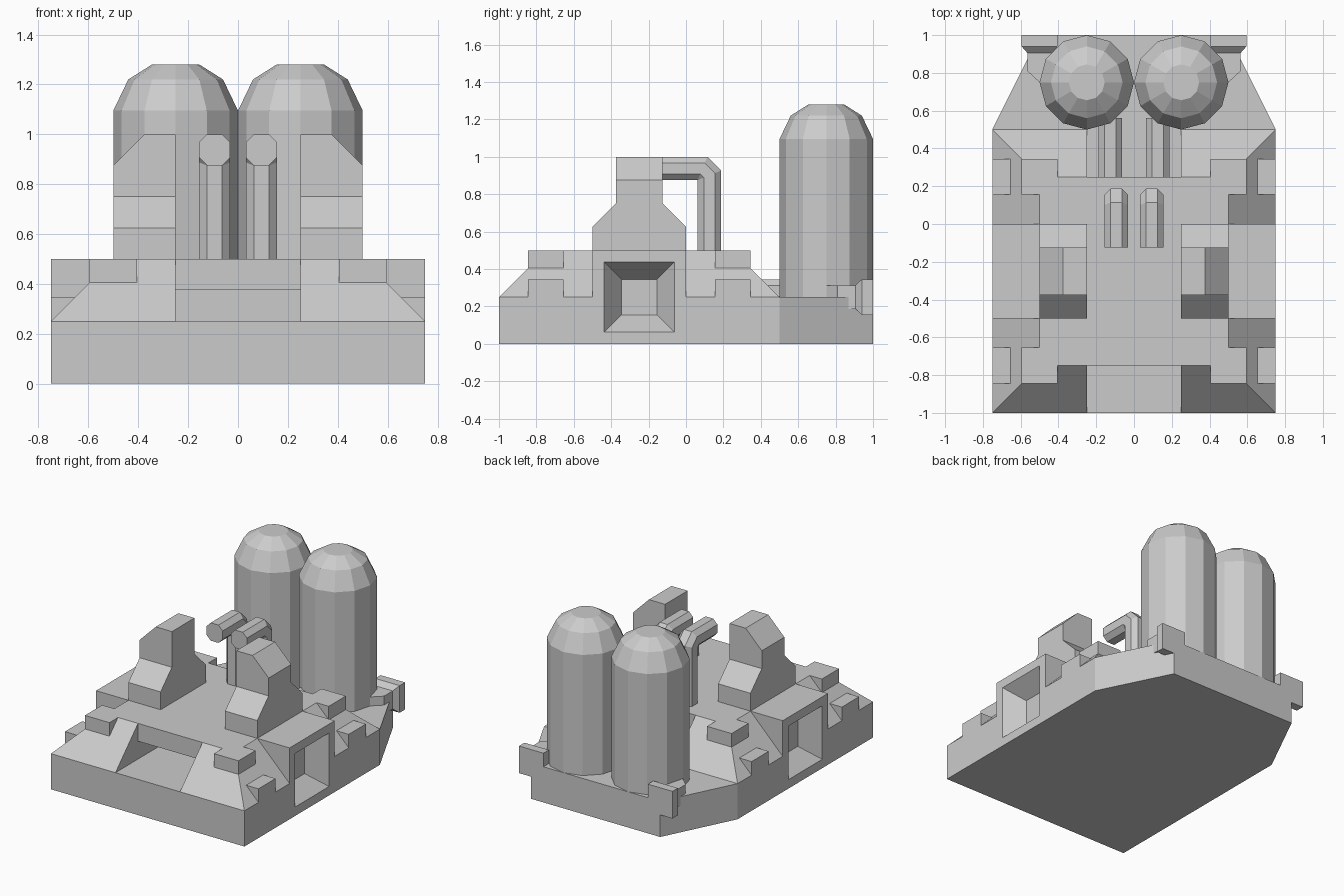
import bpy, bmesh
from math import sin, cos, pi, tan

if "Cube" in bpy.data.objects:
    bpy.data.objects.remove(bpy.data.objects["Cube"])

SIDES = ((-1, "left"), (1, "right"))


def finish(name, bm):
    bmesh.ops.recalc_face_normals(bm, faces=bm.faces)
    mesh = bpy.data.meshes.new(name)
    bm.to_mesh(mesh)
    bm.free()
    obj = bpy.data.objects.new(name, mesh)
    bpy.context.collection.objects.link(obj)
    return obj


def solid(name, *parts, s=1):
    """Object made of convex pieces; s=-1 mirrors it across x."""
    bm = bmesh.new()
    for pts in parts:
        piece = bmesh.new()
        for x, y, z in pts:
            piece.verts.new((x * s, y, z))
        bmesh.ops.convex_hull(piece, input=piece.verts[:])
        bmesh.ops.dissolve_limit(piece, angle_limit=0.002,
                                 verts=piece.verts[:], edges=piece.edges[:])
        tmp = bpy.data.meshes.new("tmp")
        piece.to_mesh(tmp)
        piece.free()
        bm.from_mesh(tmp)
        bpy.data.meshes.remove(tmp)
    return finish(name, bm)


def box(x0, x1, y0, y1, z0, z1):
    return [(x, y, z) for x in (x0, x1) for y in (y0, y1) for z in (z0, z1)]


def cut(obj, cutter):
    mod = obj.modifiers.new("window", 'BOOLEAN')
    mod.operation = 'DIFFERENCE'
    mod.solver = 'EXACT'
    mod.object = cutter
    bpy.context.view_layer.objects.active = obj
    bpy.ops.object.modifier_apply(modifier=mod.name)


OCT = [(.03, .0625), (.0625, .03), (.0625, -.03), (.03, -.0625),
       (-.03, -.0625), (-.0625, -.03), (-.0625, .03), (-.03, .0625)]


def pipe(name, x, stations):
    """Octagonal pipe in a yz plane; station = (y, z, normal_y, normal_z)."""
    bm = bmesh.new()
    rings = [[bm.verts.new((x + a, y + b * ny, z + b * nz)) for a, b in OCT]
             for y, z, ny, nz in stations]
    for r0, r1 in zip(rings, rings[1:]):
        for i in range(8):
            j = (i + 1) % 8
            bm.faces.new((r0[i], r0[j], r1[j], r1[i]))
    bm.faces.new(rings[0])
    bm.faces.new(rings[-1][::-1])
    return finish(name, bm)


# base slab with tapered rear
foot = [(.75, -1), (.75, .5), (.5, 1)]
slab = solid("base_slab", [(x * s, y, z) for x, y in foot
                           for s in (-1, 1) for z in (0, .25)])

# middle deck: roof over the front and rear openings, and the core between them
solid("deck_centre", box(-.25, .25, -.75, .25, .375, .5),
      box(-.25, .25, -.5, 0, .25, .375))

for s, side in SIDES:
    # sloped deck half and side window housing
    deck = solid(f"deck_{side}",
                 [(x, y, .25) for x in (.25, .75) for y in (-1, .5)] +
                 [(x, y, .5) for x in (.25, .5) for y in (-.75, .25)], s=s)
    housing = solid(f"window_housing_{side}", box(.5, .75, -.5, 0, .25, .5), s=s)

    # tapered window recess
    rings = ((.625, .095), (.775, .206))
    cutter = solid("window_cutter", [(x, -.25 + h * a, .25 + h * b) for x, h in rings
                                     for a in (-1, 1) for b in (-1, 1)], s=s)
    for target in (slab, deck, housing):
        cut(target, cutter)
    bpy.data.objects.remove(cutter)

    # small blocks on the sloped corners
    solid(f"corner_blocks_{side}",
          *[p for y in (-.845, .155) for p in (
              box(.405, .595, y, y + .19, .405, .5),
              box(.655, .75, y, y + .19, .25, .345))], s=s)

    # stepped tower with chamfered top
    lower = box(.25, .5, -.5, 0, .5, .625) + \
        [(x, y, .75) for x in (.25, .5) for y in (-.375, -.125)]
    upper = [(x, y, z) for x, z in ((.25, .75), (.5, .75), (.5, .875), (.375, 1), (.25, 1))
             for y in (-.375, -.125)]
    solid(f"tower_{side}", lower, upper, s=s)

    # domed twelve-sided tank
    profile = [(.25, .25), (.25, 1.095), (.19, 1.22), (.095, 1.28)]
    solid(f"tank_{side}", [(.25 + r * cos(i * pi / 6), .75 + r * sin(i * pi / 6), z)
                           for r, z in profile for i in range(12)], s=s)

    # bent upright pipe and pipe from the deck into the tank
    t, k = tan(pi / 8), .037
    pipe(f"upright_pipe_{side}", s * .094,
         [(-.125, .9375, 0, 1), (.125 - k, .9375, t, 1),
          (.125, .9375 - k, 1, t), (.125, .5, 1, 0)])
    pipe(f"tank_pipe_{side}", s * .125, [(0, .2825, 0, 1), (.56, .2825, 0, 1)])

    # rear bracket: chamfered plate and arm to the tank
    plate = box(.405, .595, .94, 1, .155, .345) + \
        [(x, .906, z) for x in (.435, .565) for z in (.187, .313)]
    arm = [(x, y, z) for x, y in ((.435, .75), (.5, .75), (.565, .81), (.565, .906), (.435, .906))
           for z in (.187, .313)]
    solid(f"rear_bracket_{side}", plate, arm, s=s)
